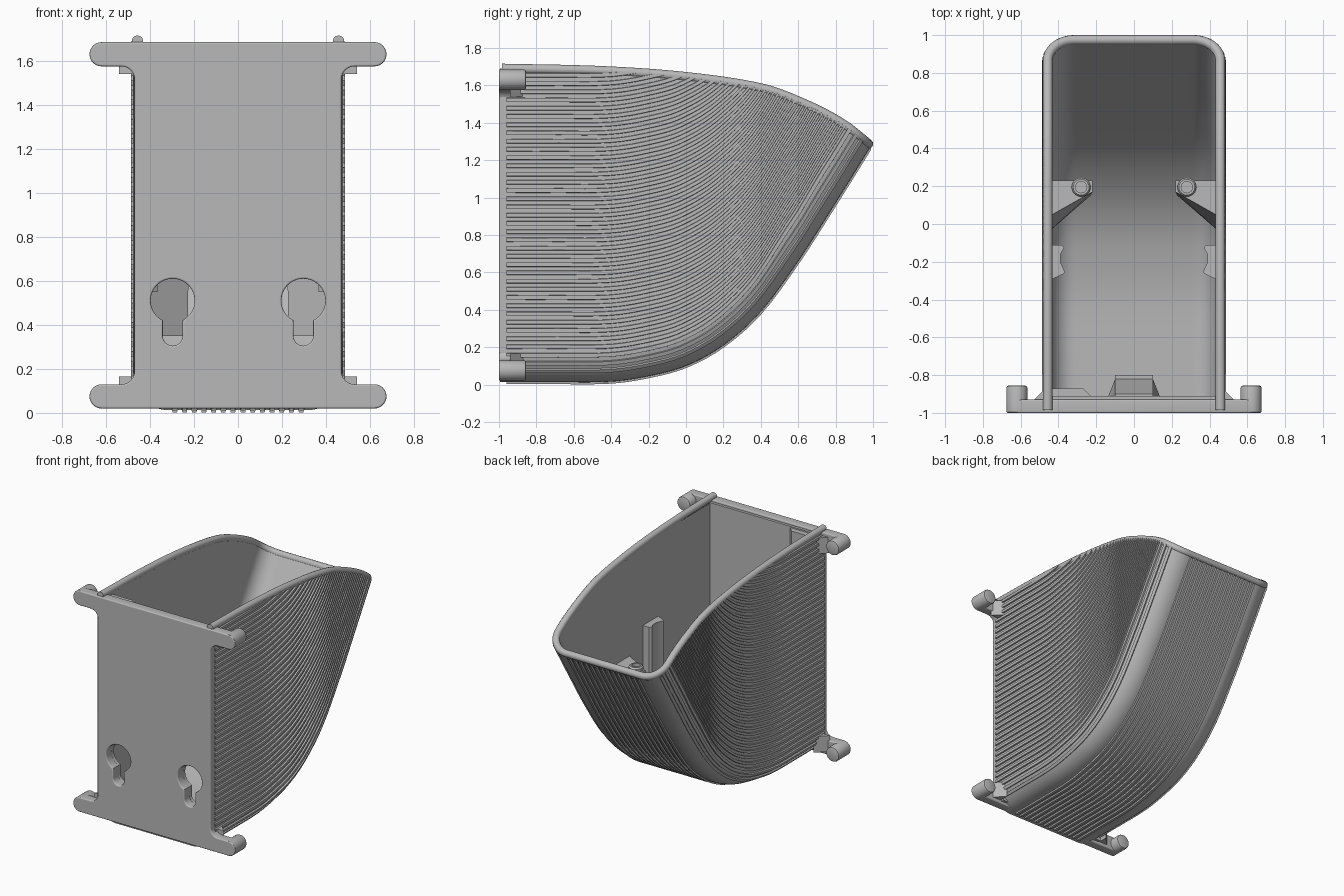
import bpy, bmesh, math
from mathutils import Matrix

cube = bpy.data.objects.get("Cube")
if cube:
    bpy.data.objects.remove(cube)

grey = bpy.data.materials.new("plain grey")
grey.use_nodes = True
colour = (0.48, 0.48, 0.48, 1)
grey.diffuse_color = colour
grey.node_tree.nodes["Principled BSDF"].inputs["Base Color"].default_value = colour


def finish(obj, angle=30):
    if not obj.data.materials:
        obj.data.materials.append(grey)
    bpy.ops.object.select_all(action='DESELECT')
    obj.select_set(True)
    bpy.context.view_layer.objects.active = obj
    if obj.type == 'CURVE':
        bpy.ops.object.convert(target='MESH')
        obj = bpy.context.object
    bpy.ops.object.shade_smooth_by_angle(angle=math.radians(angle))
    return obj


def from_bmesh(name, bm):
    mesh = bpy.data.meshes.new(name)
    bm.to_mesh(mesh)
    bm.free()
    obj = bpy.data.objects.new(name, mesh)
    bpy.context.collection.objects.link(obj)
    return finish(obj)


def prism(name, top, z0, z1, bottom=None):
    """Solid between a plan outline at z1 and one at z0."""
    bm = bmesh.new()
    hi = [bm.verts.new((x, y, z1)) for x, y in top]
    lo = [bm.verts.new((x, y, z0)) for x, y in (bottom or top)]
    bm.faces.new(hi)
    bm.faces.new(lo[::-1])
    for i in range(len(hi)):
        j = (i + 1) % len(hi)
        bm.faces.new((hi[i], lo[i], lo[j], hi[j]))
    bmesh.ops.recalc_face_normals(bm, faces=bm.faces)
    return from_bmesh(name, bm)


def arc(cx, cy, r, a0, a1, n=12):
    angles = [math.radians(a0 + (a1 - a0) * i / n) for i in range(n + 1)]
    return [(cx + r * math.cos(a), cy + r * math.sin(a)) for a in angles]


def slab(name, outlines, y0, y1, bevel):
    """Upright sheet with holes, drawn as a filled flat curve."""
    curve = bpy.data.curves.new(name, 'CURVE')
    curve.dimensions = '2D'
    curve.fill_mode = 'BOTH'
    curve.extrude = (y1 - y0) / 2 - bevel
    curve.bevel_depth = bevel
    curve.offset = -bevel
    for pts in outlines:
        sp = curve.splines.new('POLY')
        sp.points.add(len(pts) - 1)
        for p, (x, z) in zip(sp.points, pts):
            p.co = (x, z, 0, 1)
        sp.use_cyclic_u = True
    obj = bpy.data.objects.new(name, curve)
    obj.location.y = (y0 + y1) / 2
    obj.rotation_euler.x = math.pi / 2
    bpy.context.collection.objects.link(obj)
    return finish(obj)


def spline(pts):
    """Smooth function through the points."""
    n = len(pts)
    slope = []
    for i in range(n):
        a, b = pts[max(i - 1, 0)], pts[min(i + 1, n - 1)]
        slope.append((b[1] - a[1]) / (b[0] - a[0]))

    def f(x):
        i = max(k for k in range(n - 1) if k == 0 or pts[k][0] <= x)
        (x0, y0), (x1, y1) = pts[i], pts[i + 1]
        d = x1 - x0
        t = (x - x0) / d
        return (y0 * (1 + 2 * t) * (1 - t) ** 2 + slope[i] * d * t * (1 - t) ** 2
                + y1 * t * t * (3 - 2 * t) + slope[i + 1] * d * t * t * (t - 1))
    return f


floor = spline([(-1, .013), (-.7, .013), (-.4, .016), (-.2, .045), (0, .1), (.2, .21), (.4, .39),
                (.6, .66), (.78, .94), (.97, 1.245), (1.1, 1.46)])
rim = spline([(-1, 1.69), (-.45, 1.677), (0, 1.645), (.4, 1.585), (.6, 1.515),
              (.82, 1.405), (.97, 1.29), (1.1, 1.17)])
HALF, CORNER, FRONT = .315, .16, -.96
ARC = CORNER * math.pi / 2


def wall_point(s, y, inset, out=0):
    """Point on the trough at distance s around its U-shaped section."""
    a, side = abs(s), 1 if s >= 0 else -1
    r = CORNER - inset
    steep = math.hypot(1, (floor(y + .005) - floor(y - .005)) / .01)
    t = min(max((a - HALF) / ARC, 0), 1) * math.pi / 2
    x = min(a, HALF) + (r + out) * math.sin(t)
    z = floor(y) + (CORNER - (r + out) * math.cos(t)) * steep + max(a - HALF - ARC, 0)
    return side * x, y, z


def rim_y(s, inset):
    lo, hi = -.995, 1.05
    for _ in range(30):
        mid = (lo + hi) / 2
        if wall_point(s, mid, inset)[2] < rim(mid):
            lo = mid
        else:
            hi = mid
    return lo


# Trough: ribbed outer skin and plain inner skin
PITCH, RIB, STEPS = .044, .011, 40
S_MAX = HALF + ARC + 1.69 - .013 - CORNER
ribbed, s = [], PITCH / 4
while s < S_MAX - PITCH:
    smooth_band = HALF + .02 < s + PITCH / 2 < HALF + .13
    e = 0 if smooth_band else RIB
    ribbed += [(s, 0), (s + .002, e), (s + PITCH / 2, e), (s + PITCH / 2 + .002, 0)]
    s += PITCH
ribbed.append((S_MAX, 0))
ribbed = [(-a, e) for a, e in ribbed[::-1]] + ribbed
plain = [(a, 0) for a, e in ribbed[::2]]

bm = bmesh.new()
for columns, inset in ((ribbed, 0), (plain, .038)):
    grid = []
    for s, e in columns:
        end = rim_y(s, inset)
        span = max(end - FRONT, 0)
        stations = [(-.995, 0), (FRONT, 0)]
        stations += [(FRONT + span * j / STEPS, e) for j in range(STEPS + 1)]
        grid.append([bm.verts.new(wall_point(s, min(y, end), inset, o)) for y, o in stations])
    for c, d in zip(grid, grid[1:]):
        for j in range(len(c) - 1):
            quad = (c[j], c[j + 1], d[j + 1], d[j])
            bm.faces.new(quad if inset == 0 else quad[::-1])
bmesh.ops.dissolve_degenerate(bm, dist=1e-5, edges=bm.edges)
from_bmesh("trough", bm)

# Rounded bead along the rim
MID = .018
corner_y = rim_y(HALF + ARC, MID)
side_x = HALF + CORNER - MID
edge = []
for i in range(30):
    y = -.985 + (corner_y + .985) * i / 30
    edge.append((side_x, y, rim(y)))
for i in range(15):
    s = HALF + ARC * (1 - i / 14)
    edge.append(wall_point(s, rim_y(s, MID), MID))
edge += [(-x, y, z) for x, y, z in edge[::-1]]
curve = bpy.data.curves.new("rim_bead", 'CURVE')
curve.dimensions = '3D'
curve.bevel_depth = .026
curve.bevel_resolution = 4
curve.use_fill_caps = True
path = curve.splines.new('POLY')
path.points.add(len(edge) - 1)
for p, co in zip(path.points, edge):
    p.co = (*co, 1)
bead = bpy.data.objects.new("rim_bead", curve)
bpy.context.collection.objects.link(bead)
finish(bead, 50)

# Mounting plate with four arms and two keyholes
half = (arc(.62, .075, .055, -90, 90) + arc(.53, .19, .06, 270, 180, 6)
        + arc(.53, 1.515, .06, 180, 90, 6) + arc(.62, 1.63, .055, -90, 90))
outline = half + [(-x, z) for x, z in half[::-1]]
keyhole = arc(.297, .51, .1, -63.3, 243.3, 32) + arc(.297, .35, .045, 180, 360)
holes = [keyhole, [(-x, z) for x, z in keyhole]]
slab("mounting_plate", [outline] + holes, -1, -.93, .008)
panel = [(-.45, .04), (.45, .04), (.45, 1.67), (-.45, 1.67)]
slab("inner_panel", [panel] + holes, -.935, -.91, 0)
prism("panel_step", [(-.44, -.92), (-.23, -.92), (-.23, -.91), (-.27, -.87), (-.44, -.87)], .75, 1.66)

# Ledge at the middle of the plate
prism("plate_ledge", [(-.1, -.92), (.1, -.92), (.1, -.9), (-.1, -.9)], .12, .4,
      [(-.14, -.92), (.14, -.92), (.1, -.82), (-.1, -.82)])
prism("ledge_lip", [(-.1, -.92), (.1, -.92), (.1, -.8), (-.1, -.8)], .03, .125)

for side, word in ((1, "left"), (-1, "right")):
    def flip(pts):
        return [(side * x, y) for x, y in pts]

    # Pegs and gussets on the arms
    for z, level in ((.075, "lower"), (1.63, "upper")):
        bm = bmesh.new()
        bmesh.ops.create_cone(bm, cap_ends=True, segments=32, radius1=.055, radius2=.055, depth=.14,
                              matrix=Matrix.Translation((side * .62, -.925, z))
                              @ Matrix.Rotation(math.pi / 2, 4, 'X'))
        ends = [e for e in bm.edges if all(v.co.y > -.9 for v in e.verts)]
        bmesh.ops.bevel(bm, geom=ends, offset=.012, segments=2, affect='EDGES', profile=.5)
        from_bmesh(f"{level}_{word}_peg", bm)
        inward = .03 if z < 1 else -.03
        prism(f"{level}_{word}_gusset", flip([(.46, -.94), (.54, -.94), (.46, -.86)]),
              z + inward - .06, z + inward + .06)

    # Inner bracket with screw socket
    prism(f"{word}_bracket", flip([(.45, .23), (.22, .23), (.22, .17), (.45, .04)]), .35, .88,
          flip([(.45, .23), (.23, .23), (.23, .15), (.45, -.04)]))
    bm = bmesh.new()
    rings = []
    for r, z in ((.05, .78), (.05, .9), (.042, .91), (.03, .91), (.03, .885)):
        rings.append([bm.verts.new((side * .28 + x, .195 + y, z))
                      for x, y in arc(0, 0, r, 0, 345, 23)])
    for a, b in zip(rings, rings[1:]):
        for i in range(24):
            j = (i + 1) % 24
            bm.faces.new((a[i], a[j], b[j], b[i]))
    bm.faces.new(rings[-1])
    bm.faces.new(rings[0][::-1])
    from_bmesh(f"{word}_socket", bm)

    # Grooved rest on the inner wall
    notch = [(.45, -.11), (.385, -.11), (.37, -.125), (.388, -.16), (.39, -.2),
             (.365, -.255), (.375, -.265), (.45, -.3)]
    prism(f"{word}_wall_rest", flip(notch), .55, 1.05)
